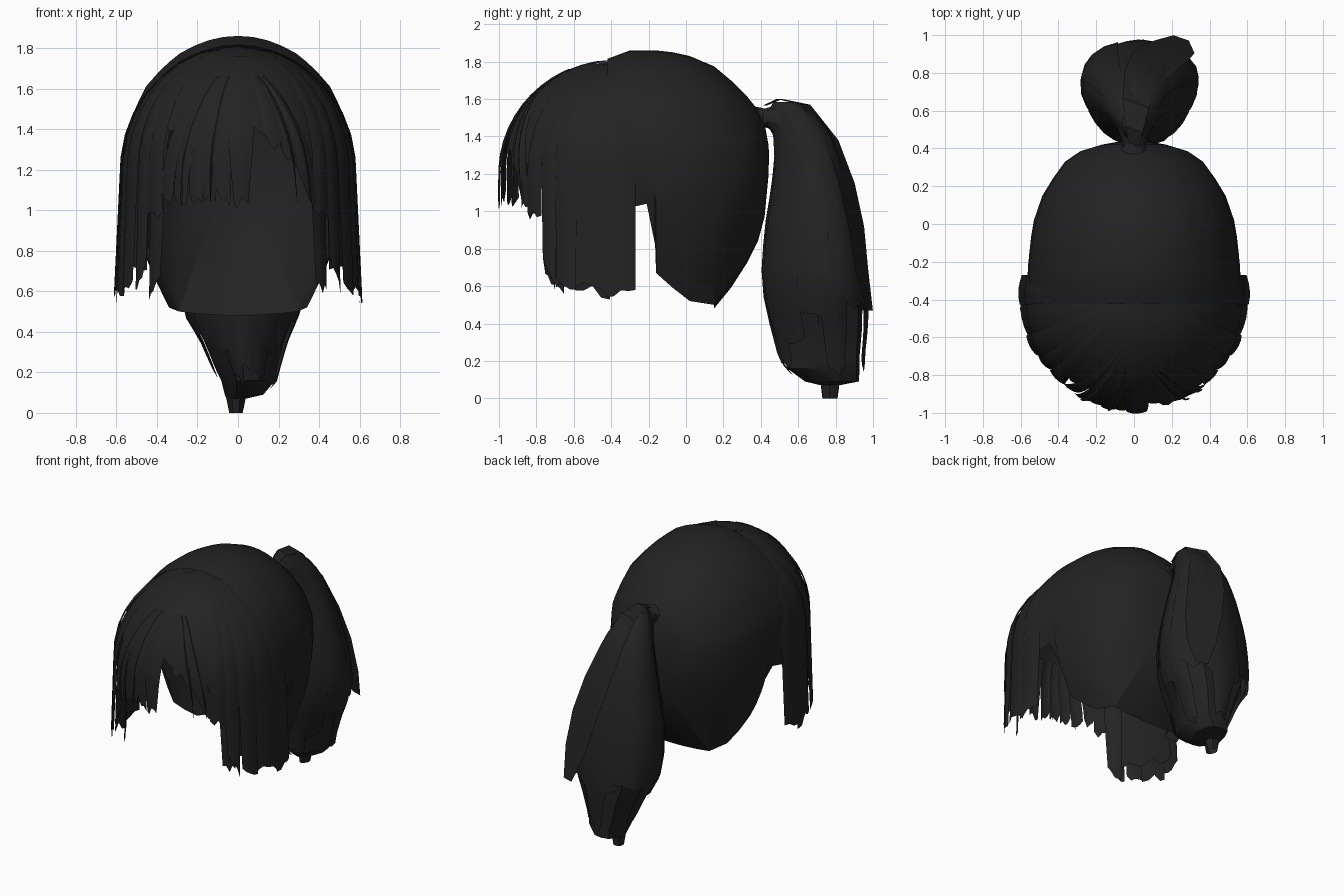
import bpy, bmesh, math, random
from math import sin, cos, radians, pi

if "Cube" in bpy.data.objects:
    bpy.data.objects.remove(bpy.data.objects["Cube"])

random.seed(4)
black = bpy.data.materials.new("soft black")
black.diffuse_color = (0.0165, 0.0165, 0.0165, 1)
black.use_nodes = True
black.node_tree.nodes["Principled BSDF"].inputs["Base Color"].default_value = black.diffuse_color


def interp(table, t):
    """Piecewise linear lookup; each row is (key, values...)."""
    if t <= table[0][0]:
        return table[0][1:]
    for a, b in zip(table, table[1:]):
        if t <= b[0]:
            f = (t - a[0]) / (b[0] - a[0])
            return [p + (q - p) * f for p, q in zip(a[1:], b[1:])]
    return table[-1][1:]


def sheet(name, rows, closed=False, flip=False):
    """Skin a grid of points into one surface."""
    bm = bmesh.new()
    g = [[bm.verts.new(p) for p in r] for r in rows]
    n = len(g[0])
    for a, b in zip(g, g[1:]):
        for j in range(n if closed else n - 1):
            k = (j + 1) % n
            f = (a[j], a[k], b[k], b[j])
            bm.faces.new(f[::-1] if flip else f)
    bmesh.ops.remove_doubles(bm, verts=bm.verts, dist=0.0005)
    me = bpy.data.meshes.new(name)
    bm.to_mesh(me)
    bm.free()
    me.materials.append(black)
    ob = bpy.data.objects.new(name, me)
    bpy.context.collection.objects.link(ob)
    bpy.ops.object.select_all(action='DESELECT')
    ob.select_set(True)
    bpy.context.view_layer.objects.active = ob
    bpy.ops.object.shade_smooth_by_angle(angle=radians(30))
    return ob


# --- Swept-back cap: y, top z, half width, edge half width, edge z, nape drop ---
CAP = [(-0.42, 1.815, .56, .56, 1.04, 0), (-0.30, 1.86, .565, .55, 1.02, 0),
       (-0.21, 1.86, .56, .54, 1.04, 0), (-0.165, 1.86, .555, .44, .82, 0),
       (-0.16, 1.86, .555, .40, .67, 0), (-0.07, 1.85, .545, .375, .59, 0),
       (0.02, 1.83, .53, .34, .52, 0), (0.15, 1.775, .485, .29, .50, .02),
       (0.24, 1.70, .43, .24, .65, .06), (0.33, 1.61, .365, .19, .81, .08),
       (0.385, 1.54, .285, .15, .92, .08), (0.42, 1.47, .17, .09, 1.03, .06),
       (0.44, 1.36, .06, .04, 1.2, .02)]
MID, UP, LOW = 1.22, 12, 6


def cap_side(y, top, w, ew, ez, drop):
    pts = []
    for i in range(UP + 1):
        t = pi / 2 * i / UP
        k = 1 + 0.014 * (i % 3 == 1)      # combed ridges running to the knot
        pts.append((w * sin(t) * k, y, MID + (top - MID) * cos(t)))
    for i in range(1, LOW + 1):
        t = i / LOW
        pts.append((w + (ew - w) * t ** 1.9, y, MID + (ez - MID) * t))
    return pts


half = [cap_side(*s) for s in CAP]
rows = [[(-x, y, z) for x, y, z in h[:0:-1]] + h for h in half]
sheet("swept_back_cap", rows)

# Nape panel closing the cap below and behind
nape = []
for y, top, w, ew, ez, drop in CAP[7:]:
    nape.append([(ew * t, y, ez - drop * (1 - t * t)) for t in (-1, -.66, -.33, 0, .33, .66, 1)])
sheet("nape_panel", nape, flip=True)
sheet("knot_back", [rows[-1], [(0, 0.445, 1.3)] * len(rows[-1])])


# --- Front dome and hanging locks ---
def dome(phi, z, lift=0.0):
    """Point on the front dome at angle phi from the front, height z."""
    c = min(1, max(0, (z - 1.2) / 0.61))
    r = math.sqrt(1 - c * c) * (1 + lift)
    flare = 1 + 0.05 * max(0, 1.2 - z) / 0.6 * abs(sin(phi))
    return (0.57 * r * flare * sin(phi), -0.385 - 0.6 * r * cos(phi), z)


def lock(name, p0, p1, z0, z1, top=1.81, lift=0.0, sweep=0.0, taper=0.0, cols=4):
    """Ribbon on the dome from angle p0 to p1, ragged at z0..z1.
    sweep pulls the root towards the parting in the middle."""
    ends = [z0 + (z1 - z0) * j / cols + random.uniform(-.035, .035) for j in range(cols + 1)]
    out = []
    for i in range(13):
        t = i / 12
        row = []
        for j in range(cols + 1):
            u = j / cols
            uu = 0.5 + (u - 0.5) * (1 - taper * t ** 2)
            phi = radians(p0 + (p1 - p0) * uu) * (1 - sweep * (1 - t) ** 1.5)
            z = top + (ends[j] - top) * t ** 1.5
            row.append(dome(phi, z, lift + 0.012 * sin(pi * u)))
        out.append(row)
    return sheet(name, out)


# Side locks on both sides
for s, side in ((1, "right"), (-1, "left")):
    lock(f"{side}_temple_lock", s * 86, s * 101, .56, .61, lift=.012)
    lock(f"{side}_side_lock", s * 70, s * 88, .60, .56, lift=.0)
    lock(f"{side}_cheek_lock", s * 58, s * 72, .64, .60, lift=.015, taper=.25)
    lock(f"{side}_front_lock", s * 49, s * 60, .72, .60, lift=.0, taper=.3)
    lock(f"{side}_under_lock", s * 52, s * 97, .72, .66, lift=-.03, cols=8)
    lock(f"{side}_inner_lock", s * 46, s * 62, .66, .58, lift=-.14, taper=.4, top=1.5)
    lock(f"{side}_brow_lock", s * 40, s * 50, 1.0, .95, lift=.008)

# Fringe roots under the swept strands
lock("fringe_root", -50, 6, 1.42, 1.42, lift=-.012, cols=10)
lock("fringe_root_right", 4, 50, 1.50, 1.22, lift=-.012, cols=8)
# Left fringe, fanning from the parting and hanging over the brow
for i, p in enumerate((-42, -34, -26, -19, -12)):
    lock(f"left_fringe_{i}", p, p + 9, 1.08, 1.05, top=1.76, lift=.012 * (i % 2),
         sweep=.7, taper=.2)
# Middle strand
lock("middle_strand", -7, 10, 1.03, 1.03, top=1.76, lift=.02, taper=.6)
# Right fringe, swept away from the parting
for i, (p, z0, z1) in enumerate(((4, 1.46, 1.38), (13, 1.38, 1.28), (22, 1.28, 1.17), (31, 1.17, 1.0))):
    lock(f"right_fringe_{i}", p, p + 11, z0, z1, top=1.76, lift=.01 * (i % 2), sweep=.75)
# Loose wisps
for i, p in enumerate((-30, -15, 28, 36)):
    lock(f"fringe_wisp_{i}", p, p + 3, 1.05, 1.02, top=1.66, lift=.025, sweep=.5, taper=.9, cols=2)

# --- Ponytail: z, centre y, half depth, centre x, half width ---
TAIL = [(0.0, .77, .045, -.01, .035), (0.07, .77, .055, -.01, .05), (0.09, .78, .16, .03, .10),
        (0.16, .735, .215, .05, .14), (0.22, .725, .225, .04, .16),
        (0.36, .715, .25, .03, .21), (0.48, .70, .27, .02, .27), (0.65, .685, .275, .03, .30),
        (0.90, .675, .25, .02, .28), (1.15, .665, .2, .01, .23), (1.33, .645, .165, 0, .18),
        (1.44, .61, .145, 0, .14), (1.53, .56, .12, 0, .10), (1.585, .53, .06, 0, .06)]


def tail_point(a, z, k=1.0):
    """Section narrower towards the head than at the back."""
    cy, d, cx, w = interp(TAIL, z)
    return (cx + w * k * sin(a) * (1 + .22 * cos(a)), cy + d * k * cos(a), z)


def tail_lock(name, a0, a1, z0, z1, k=1.0, top=1.585, taper=0.0, cols=4):
    ends = [z0 + (z1 - z0) * j / cols + random.uniform(-.03, .03) for j in range(cols + 1)]
    out = []
    for i in range(13):
        t = i / 12
        row = []
        for j in range(cols + 1):
            u = 0.5 + (j / cols - 0.5) * (1 - taper * t ** 3)
            a = radians(a0 + (a1 - a0) * u)
            z = top + (ends[j] - top) * t ** 1.4
            row.append(tail_point(a, z, k + 0.03 * sin(pi * j / cols)))
        out.append(row)
    return sheet(name, out, flip=True)


# Overlapping locks around the ponytail, ragged at different heights
for i in range(8):
    a = i * 45 - 22
    low = (.45, .48, .42, .3, .2, .28, .36, .46)[i]
    tail_lock(f"ponytail_lock_{i}", a - 4, a + 49, low, low + .04, 1.0 + .03 * (i % 2))
# Inner clump reaching the tip
core = [[tail_point(2 * pi * j / 12, z, .9 + .05 * (j % 2)) for j in range(12)]
        for z in (.65, .48, .36, .22, .16, .09, .07, 0)]
sheet("ponytail_tip", core, closed=True, flip=True)
# Hanging ends around the tip
for i, (a, z) in enumerate(((5, .16), (70, .13), (150, .17), (200, .15), (285, .18))):
    tail_lock(f"ponytail_end_{i}", a - 18, a + 18, z, z + .03, 1.0, top=.8, taper=.3)

# Outer loose lock standing off the back right
rows = []
for x, y, z, w in ((0, .42, 1.565, .03), (0, .5, 1.6, .045), (.01, .64, 1.57, .07), (.05, .78, 1.38, .1),
                   (.11, .86, 1.15, .12), (.17, .91, .92, .12), (.22, .94, .68, .10), (.25, .985, .47, .04)):
    rows.append([(x + w * u, y - .35 * w * u, z) for u in (-1, -.5, 0, .5, 1)])
sheet("loose_back_lock", rows, flip=True)

# Gathered neck joining cap and ponytail
neck = []
for y, z, r, tilt in ((.37, 1.47, .09, 0), (.41, 1.49, .06, .2), (.46, 1.51, .07, .5),
                      (.52, 1.5, .095, .9), (.6, 1.43, .13, 1.3)):
    neck.append([(r * cos(a), y + r * sin(a) * sin(tilt), z + r * sin(a) * cos(tilt))
                 for a in (2 * pi * j / 12 for j in range(12))])
sheet("gathered_neck", neck, closed=True, flip=True)
